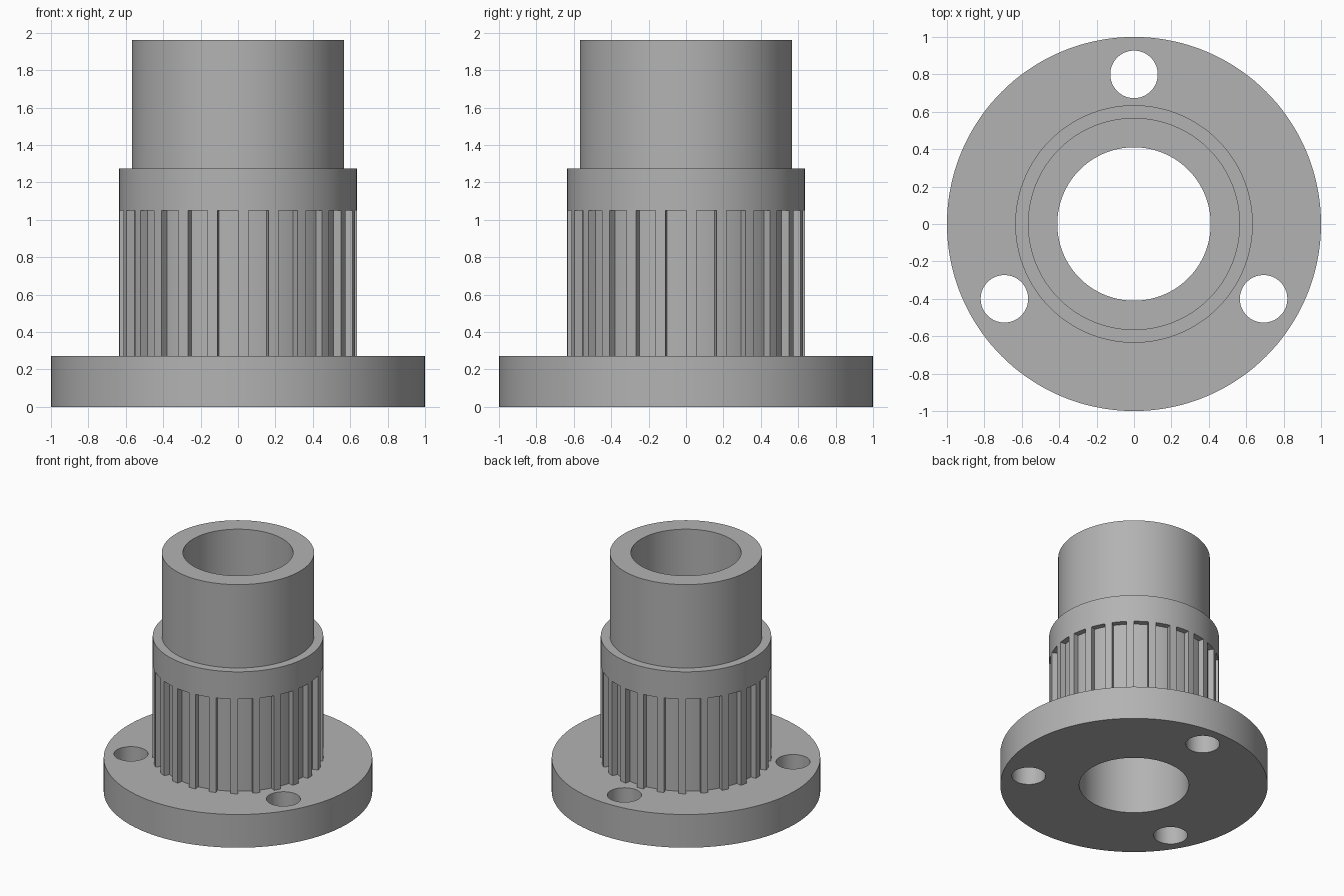
import bpy, bmesh
from math import sin, cos, pi, radians
from mathutils import Matrix, Vector

cube = bpy.data.objects.get("Cube")
if cube:
    bpy.data.objects.remove(cube, do_unlink=True)

SEG = 144
BORE, CORE, COLLAR, SLEEVE, FLANGE = 0.41, 0.59, 0.635, 0.567, 1.0
Z_FLANGE, Z_SPLINE, Z_COLLAR, Z_TOP = 0.273, 1.05, 1.275, 1.96

grey = bpy.data.materials.new("machined grey")
grey.use_nodes = True
colour = (0.45, 0.45, 0.45, 1)
grey.diffuse_color = colour
grey.node_tree.nodes["Principled BSDF"].inputs["Base Color"].default_value = colour


def make_object(name, bm):
    bmesh.ops.recalc_face_normals(bm, faces=bm.faces)
    mesh = bpy.data.meshes.new(name)
    bm.to_mesh(mesh)
    bm.free()
    mesh.materials.append(grey)
    obj = bpy.data.objects.new(name, mesh)
    bpy.context.collection.objects.link(obj)
    return obj


def activate(obj):
    bpy.ops.object.select_all(action='DESELECT')
    obj.select_set(True)
    bpy.context.view_layer.objects.active = obj


def lathe(name, profile):
    """Revolve a closed (radius, height) profile about z."""
    bm = bmesh.new()
    rings = []
    for i in range(SEG):
        a = 2 * pi * i / SEG
        rings.append([bm.verts.new((r * cos(a), r * sin(a), z)) for r, z in profile])
    n = len(profile)
    for i, ring in enumerate(rings):
        nxt = rings[(i + 1) % SEG]
        for j in range(n):
            k = (j + 1) % n
            bm.faces.new((ring[j], nxt[j], nxt[k], ring[k]))
    return make_object(name, bm)


# Hollow hub: flange, recessed core, collar and upper sleeve
hub = lathe("flanged_hub", [
    (BORE, 0), (FLANGE, 0), (FLANGE, Z_FLANGE), (CORE, Z_FLANGE),
    (CORE, Z_SPLINE), (COLLAR, Z_SPLINE), (COLLAR, Z_COLLAR),
    (SLEEVE, Z_COLLAR), (SLEEVE, Z_TOP), (BORE, Z_TOP)])

# Three bolt holes through the flange
bm = bmesh.new()
for k in range(3):
    a = radians(90 + 120 * k)
    bmesh.ops.create_cone(bm, cap_ends=True, segments=64, radius1=0.127, radius2=0.127,
                          depth=1, matrix=Matrix.Translation((0.8 * cos(a), 0.8 * sin(a), 0)))
cutter = make_object("bolt_hole_cutter", bm)
cutter.hide_render = True
mod = hub.modifiers.new("bolt_holes", 'BOOLEAN')
mod.operation, mod.solver, mod.object = 'DIFFERENCE', 'EXACT', cutter
activate(hub)
bpy.ops.object.modifier_apply(modifier=mod.name)
bpy.data.objects.remove(cutter, do_unlink=True)

# Ring of splines between flange and collar
bm = bmesh.new()
for k in range(24):
    start = radians(15 * k)
    angles = [start + radians(2.5 * i) for i in range(3)]
    path = [(COLLAR, a) for a in angles] + [(CORE - 0.01, a) for a in reversed(angles)]
    face = bm.faces.new([bm.verts.new((r * cos(a), r * sin(a), Z_FLANGE)) for r, a in path])
    top = bmesh.ops.extrude_face_region(bm, geom=[face])["geom"]
    bmesh.ops.translate(bm, verts=[v for v in top if isinstance(v, bmesh.types.BMVert)],
                        vec=Vector((0, 0, Z_SPLINE - Z_FLANGE)))
splines = make_object("splines", bm)

for obj in (hub, splines):
    activate(obj)
    bpy.ops.object.shade_smooth_by_angle(angle=radians(30))
